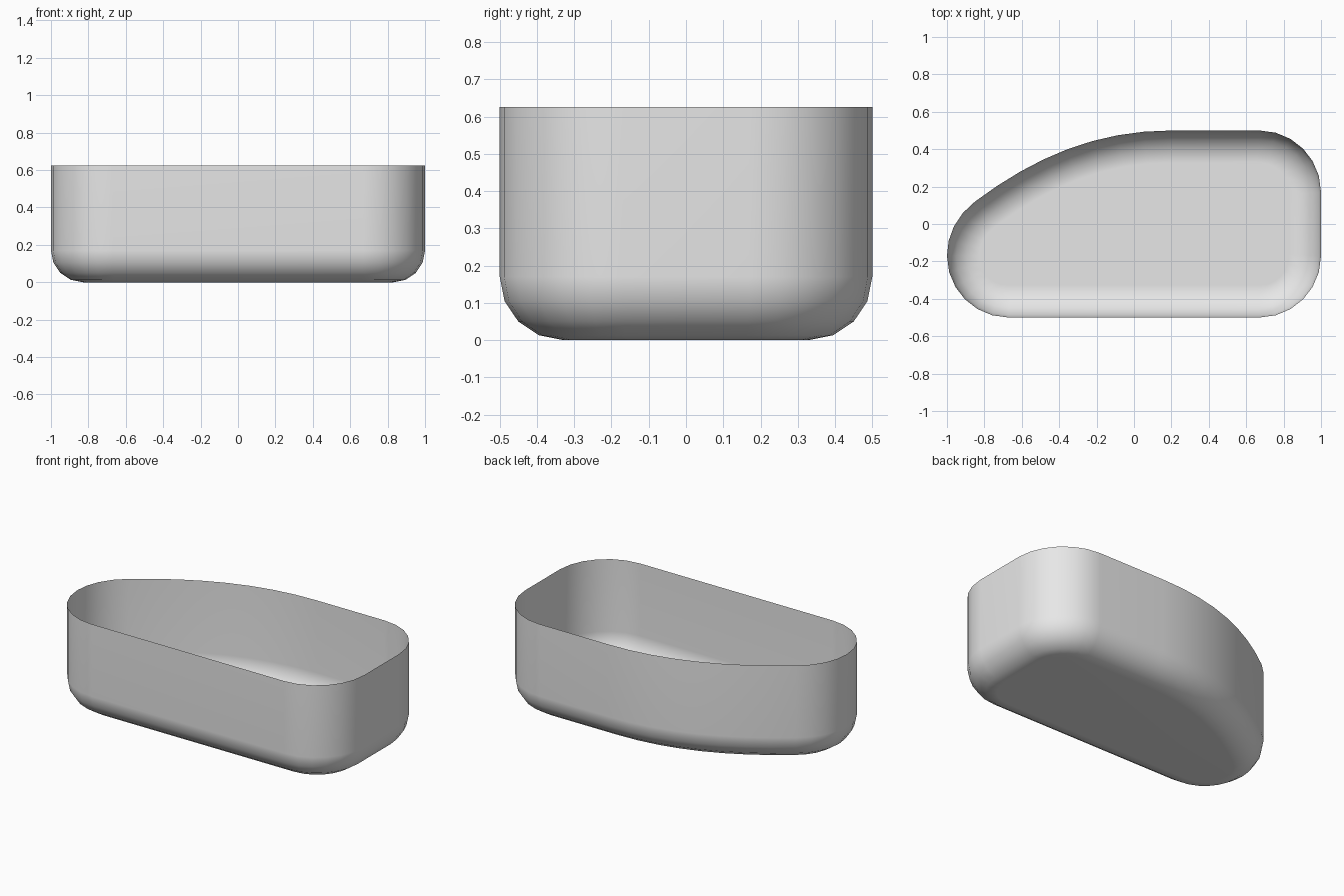
import bpy
import bmesh
import math
from mathutils import Vector
from mathutils.geometry import interpolate_bezier

cube = bpy.data.objects.get("Cube")
if cube:
    bpy.data.objects.remove(cube, do_unlink=True)

HEIGHT = 0.625      # rim height
ROUND = 0.17        # radius of the rounded bottom edge
STEPS = 4           # segments in the bottom rounding
K = 0.552           # bezier handle ratio for a quarter circle


def curve(a, b, c, d, segments):
    """Points along one bezier span."""
    return interpolate_bezier(*[Vector((*p, 0)) for p in (a, b, c, d)], segments + 1)


def corner(start, tip, end, segments=6):
    """Quarter-round corner between two edges meeting at tip."""
    s, t, e = Vector(start), Vector(tip), Vector(end)
    return curve(s, s.lerp(t, K), e.lerp(t, K), e, segments)


# Plan outline, counter-clockwise: three round corners and one long sweep
spans = [
    corner((0.67, -0.5), (1, -0.5), (1, -0.17)),
    corner((1, 0.17), (1, 0.5), (0.67, 0.5)),
    curve((0.2, 0.5), (-0.2, 0.5), (-0.53, 0.36), (-0.85, 0.12), 8),
    curve((-0.85, 0.12), (-0.95, 0.045), (-1, -0.06), (-1, -0.17), 4),
    corner((-1, -0.17), (-1, -0.5), (-0.67, -0.5)),
]
outline = []
for span in spans:
    for p in span:
        if not outline or (p - outline[-1]).length > 0.001:
            outline.append(p)


def inset(points, distance):
    """Move a closed outline inward by an even distance."""
    result = []
    for i, p in enumerate(points):
        before = (p - points[i - 1]).normalized()
        after = (points[(i + 1) % len(points)] - p).normalized()
        n1 = Vector((-before.y, before.x, 0))
        n2 = Vector((-after.y, after.x, 0))
        mid = (n1 + n2).normalized()
        result.append(p + mid * distance / mid.dot(n1))
    return result


# Tub: rim ring, then rings stepping round the bottom edge, then the floor
bm = bmesh.new()
levels = [(0, HEIGHT)]
for i in range(STEPS + 1):
    a = math.pi / 2 * i / STEPS
    levels.append((ROUND * (1 - math.cos(a)), ROUND * (1 - math.sin(a))))

rings = [[bm.verts.new((p.x, p.y, z)) for p in inset(outline, d)] for d, z in levels]
for upper, lower in zip(rings, rings[1:]):
    for i in range(len(outline)):
        j = (i + 1) % len(outline)
        bm.faces.new((upper[i], lower[i], lower[j], upper[j]))
bm.faces.new(list(reversed(rings[-1])))

mesh = bpy.data.meshes.new("tub_shell")
bm.to_mesh(mesh)
bm.free()
tub = bpy.data.objects.new("tub_shell", mesh)
bpy.context.collection.objects.link(tub)

# Plain grey finish
grey = bpy.data.materials.new("light_grey")
grey.use_nodes = True
grey.diffuse_color = (0.8, 0.8, 0.8, 1)
shader = next(n for n in grey.node_tree.nodes if n.type == 'BSDF_PRINCIPLED')
shader.inputs["Base Color"].default_value = (0.8, 0.8, 0.8, 1)
mesh.materials.append(grey)

# Smooth walls with a clean flat floor
bpy.ops.object.select_all(action='DESELECT')
tub.select_set(True)
bpy.context.view_layer.objects.active = tub
bpy.ops.object.shade_smooth_by_angle(angle=math.radians(40))
tub.modifiers.new("clean_normals", 'WEIGHTED_NORMAL').keep_sharp = True
